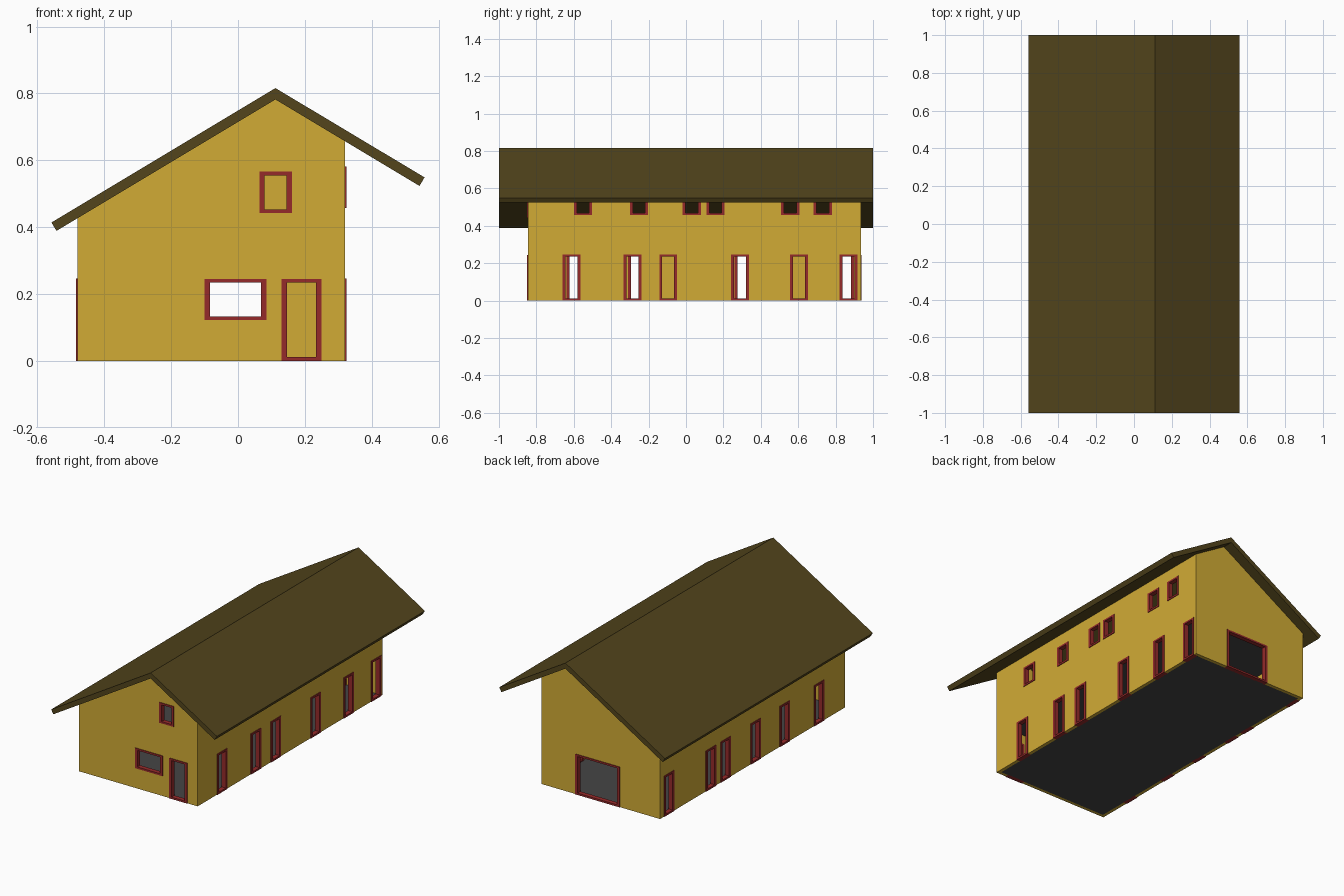
import bpy
import bmesh

if "Cube" in bpy.data.objects:
    bpy.data.objects.remove(bpy.data.objects["Cube"])

X0, X1, Y0, Y1 = -0.48, 0.32, -0.845, 0.935   # wall footprint
T = 0.02                                       # wall thickness
RIDGE_X, UNDER_Z, SLOPE = 0.112, 0.782, 0.6    # roof underside
FRAME_W, LIP = 0.016, 0.004


def material(name, color):
    m = bpy.data.materials.new(name)
    m.diffuse_color = (*color, 1)
    m.use_nodes = True
    m.node_tree.nodes["Principled BSDF"].inputs["Base Color"].default_value = m.diffuse_color
    return m


ochre = material("ochre_plaster", (0.64, 0.41, 0.036))
brown = material("brown_roof", (0.087, 0.06, 0.012))
red = material("red_frame", (0.30, 0.023, 0.023))
dark = material("dark_floor", (0.06, 0.06, 0.06))


def finish(bm, name, mat=None):
    bmesh.ops.recalc_face_normals(bm, faces=bm.faces)
    me = bpy.data.meshes.new(name)
    bm.to_mesh(me)
    bm.free()
    ob = bpy.data.objects.new(name, me)
    bpy.context.collection.objects.link(ob)
    if mat:
        me.materials.append(mat)
    return ob


def add_box(bm, lo, hi):
    verts = bmesh.ops.create_cube(bm, size=1)["verts"]
    for v in verts:
        v.co = [lo[i] if v.co[i] < 0 else hi[i] for i in range(3)]


def box(name, lo, hi, mat=None):
    bm = bmesh.new()
    add_box(bm, lo, hi)
    return finish(bm, name, mat)


def prism(name, profile, y0, y1, mat):
    bm = bmesh.new()
    face = bm.faces.new([bm.verts.new((x, y0, z)) for x, z in profile])
    ext = bmesh.ops.extrude_face_region(bm, geom=[face])["geom"]
    for v in ext:
        if isinstance(v, bmesh.types.BMVert):
            v.co.y = y1
    return finish(bm, name, mat)


def wall_box(bm, side, u0, u1, z0, z1, pad):
    """Box through one wall; u runs along the wall."""
    a, b = {"front": (Y0, Y0 + T), "back": (Y1 - T, Y1),
            "left": (X0, X0 + T), "right": (X1 - T, X1)}[side]
    a, b = a - pad, b + pad
    if side in ("front", "back"):
        add_box(bm, (u0, a, z0), (u1, b, z1))
    else:
        add_box(bm, (a, u0, z0), (b, u1, z1))


def cut(ob, cutter):
    mod = ob.modifiers.new("cut", "BOOLEAN")
    mod.operation = "DIFFERENCE"
    mod.solver = "EXACT"
    mod.object = cutter
    dg = bpy.context.evaluated_depsgraph_get()
    me = bpy.data.meshes.new_from_object(ob.evaluated_get(dg))
    ob.modifiers.clear()
    ob.data = me
    bpy.data.objects.remove(cutter)


# Openings: name, wall, start, end, bottom, top
openings = [
    ("front_window", "front", -0.10, 0.085, 0.122, 0.245),
    ("front_door", "front", 0.13, 0.25, 0, 0.245),
    ("front_upper_window", "front", 0.064, 0.161, 0.442, 0.566),
    ("back_door", "back", -0.21, 0.09, 0, 0.245),
]
for y in (-0.66, -0.335, -0.143, 0.24, 0.557, 0.822):
    openings.append(("right_door", "right", y, y + 0.096, 0, 0.247))
for y in (-0.64, -0.31, -0.03, 0.26, 0.40, 0.803):
    openings.append(("left_door", "left", y, y + 0.096, 0, 0.247))
for y in (-0.6, -0.3, -0.018, 0.109, 0.508, 0.682):
    openings.append(("right_upper_window", "right", y, y + 0.098, 0.458, 0.582))

# Walls: gabled shell, hollowed and pierced
eave = lambda x: UNDER_Z - SLOPE * abs(x - RIDGE_X)
walls = prism("walls", [(X0, 0), (X1, 0), (X1, eave(X1)), (RIDGE_X, UNDER_Z),
                        (X0, eave(X0))], Y0, Y1, ochre)
cut(walls, box("void", (X0 + T, Y0 + T, -0.1), (X1 - T, Y1 - T, 1)))
bm = bmesh.new()
for _, side, u0, u1, z0, z1 in openings:
    wall_box(bm, side, u0, u1, z0 if z0 else -0.05, z1, 0.01)
cut(walls, finish(bm, "hole_cutter"))

# Door and window frames
for name, side, u0, u1, z0, z1 in openings:
    w = FRAME_W
    bm = bmesh.new()
    wall_box(bm, side, u0, u0 + w, z0, z1, LIP)
    wall_box(bm, side, u1 - w, u1, z0, z1, LIP)
    wall_box(bm, side, u0 + w, u1 - w, z0, z0 + w * 0.7, LIP)
    wall_box(bm, side, u0 + w, u1 - w, z1 - w * 0.7, z1, LIP)
    finish(bm, name + "_frame", red)

# Ground and upper floors
for name, z0, z1 in (("ground_floor", 0, 0.006), ("upper_floor", 0.305, 0.32)):
    box(name, (X0 + T, Y0 + T, z0), (X1 - T, Y1 - T, z1), dark)

# Asymmetric gable roof
prism("roof", [(-0.558, 0.414), (RIDGE_X, 0.816), (0.558, 0.549),
               (0.543, eave(0.543)), (RIDGE_X, UNDER_Z), (-0.543, eave(-0.543))],
      -1, 1, brown)
